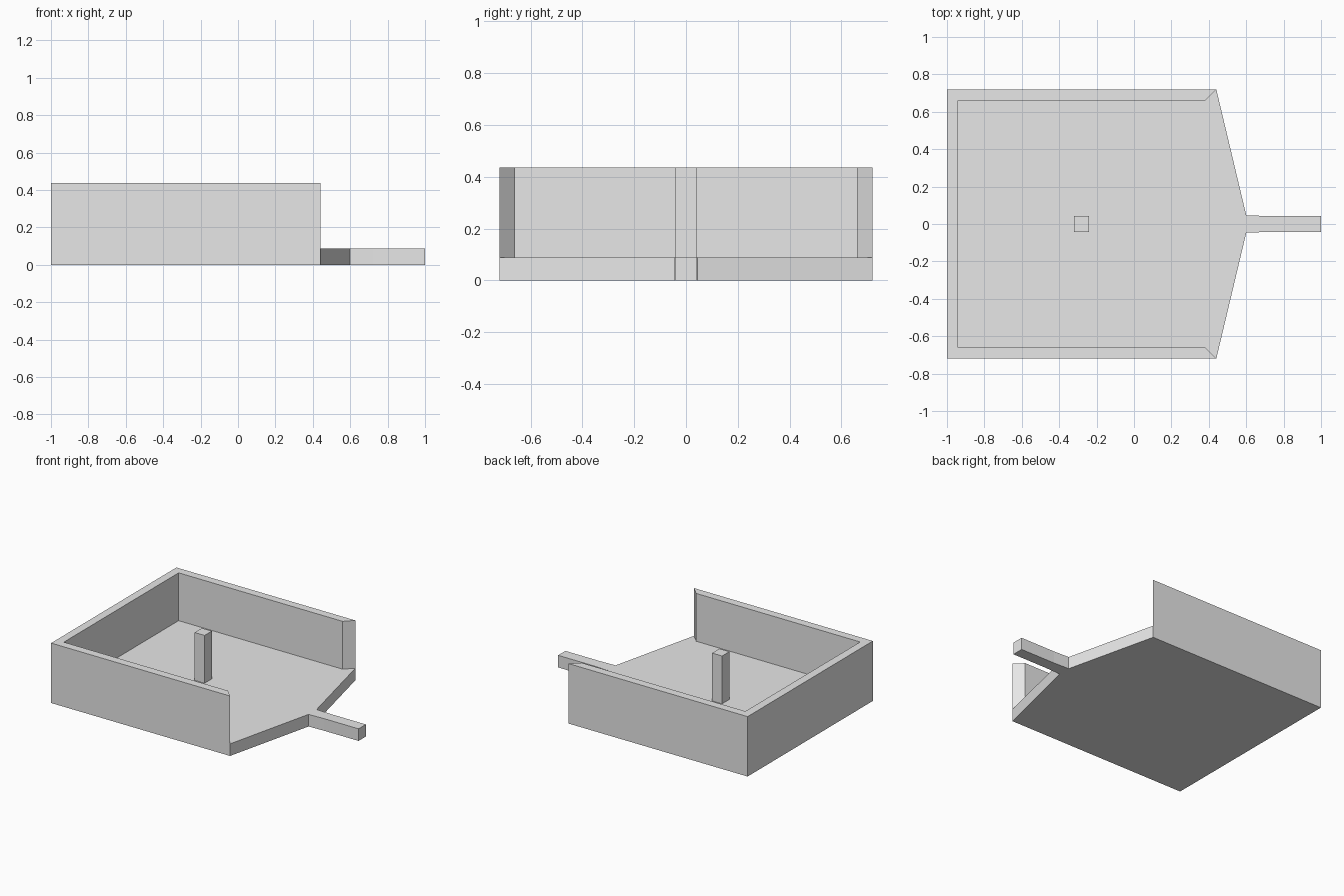
import bpy
import bmesh

cube = bpy.data.objects.get("Cube")
if cube:
    bpy.data.objects.remove(cube, do_unlink=True)

grey = bpy.data.materials.new("light_grey")
grey.use_nodes = True
COLOR = (0.8, 0.8, 0.8, 1)
grey.diffuse_color = COLOR
grey.node_tree.nodes["Principled BSDF"].inputs["Base Color"].default_value = COLOR

FLOOR, TOP = 0.088, 0.436        # floor thickness and wall height
BACK, FRONT, SIDE = -1.0, 0.44, 0.72
WALL = 0.06


def extrude_outline(name, outline, bottom, top):
    """Solid made from a flat outline pulled straight up."""
    bm = bmesh.new()
    face = bm.faces.new([bm.verts.new((x, y, bottom)) for x, y in outline])
    grown = bmesh.ops.extrude_face_region(bm, geom=[face])
    verts = [v for v in grown["geom"] if isinstance(v, bmesh.types.BMVert)]
    bmesh.ops.translate(bm, verts=verts, vec=(0, 0, top - bottom))
    bmesh.ops.recalc_face_normals(bm, faces=bm.faces)
    mesh = bpy.data.meshes.new(name)
    bm.to_mesh(mesh)
    bm.free()
    mesh.materials.append(grey)
    obj = bpy.data.objects.new(name, mesh)
    bpy.context.collection.objects.link(obj)
    return obj


def mirrored(half):
    """Complete a half outline by reflecting it across y = 0."""
    return half + [(x, -y) for x, y in reversed(half)]


# Floor tapering into the narrow tongue
extrude_outline("floor_and_tongue", mirrored([
    (BACK, SIDE), (FRONT, SIDE), (0.6, 0.047), (0.72, 0.042), (1.0, 0.042),
]), 0, FLOOR)

# Three-sided wall with mitred open ends
extrude_outline("tray_wall", mirrored([
    (BACK + WALL, SIDE - WALL), (FRONT - WALL, SIDE - WALL), (FRONT, SIDE), (BACK, SIDE),
]), FLOOR, TOP)

# Upright post in the tray
extrude_outline("post", mirrored([(-0.32, 0.042), (-0.24, 0.042)]), FLOOR, TOP)
